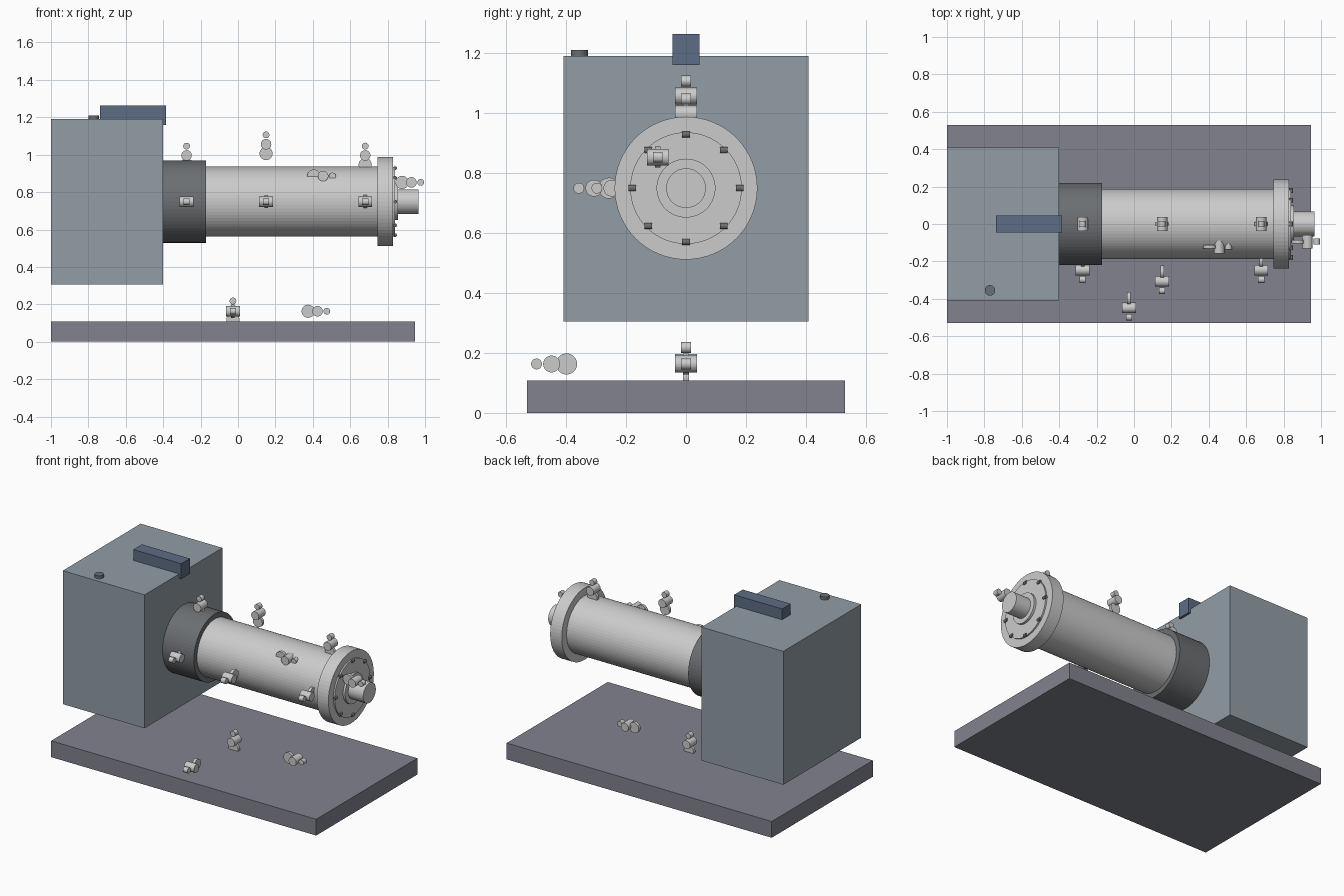
import bpy, math
from mathutils import Vector

if "Cube" in bpy.data.objects:
    bpy.data.objects.remove(bpy.data.objects["Cube"])


def material(name, rgb):
    m = bpy.data.materials.new(name)
    m.diffuse_color = (*rgb, 1)
    m.use_nodes = True
    m.node_tree.nodes["Principled BSDF"].inputs["Base Color"].default_value = m.diffuse_color
    return m


STEEL_BLUE = material("steel_blue", (0.29, 0.34, 0.38))
SLATE = material("slate", (0.22, 0.225, 0.27))
NAVY = material("navy", (0.11, 0.15, 0.23))
DARK = material("dark_grey", (0.15, 0.16, 0.17))


def finish(name, mat):
    o = bpy.context.object
    o.name = name
    if mat:
        o.data.materials.append(mat)
    return o


def box(name, lo, hi, mat=None):
    lo, hi = Vector(lo), Vector(hi)
    bpy.ops.mesh.primitive_cube_add(size=1, location=(lo + hi) / 2)
    o = finish(name, mat)
    o.scale = hi - lo
    return o


def cyl(name, centre, r, length, axis, mat=None, sides=32):
    rot = {"x": (0, math.pi / 2, 0), "y": (math.pi / 2, 0, 0), "z": (0, 0, 0)}[axis]
    bpy.ops.mesh.primitive_cylinder_add(vertices=sides, radius=r, depth=length,
                                        location=centre, rotation=rot)
    return finish(name, mat)


AXIS_Z = 0.749


def barrel(name, x0, x1, r, mat=None):
    return cyl(name, ((x0 + x1) / 2, 0, AXIS_Z), r, x1 - x0, "x", mat, 64)


# Base slab, housing, top handle and button
box("base_slab", (-1, -0.53, 0), (0.945, 0.53, 0.108), SLATE)
box("housing", (-1, -0.408, 0.305), (-0.4, 0.408, 1.19), STEEL_BLUE)
box("top_handle", (-0.737, -0.045, 1.16), (-0.385, 0.045, 1.262), NAVY)
cyl("button", (-0.77, -0.355, 1.195), 0.028, 0.03, "z", DARK)

# Barrel sections along x
barrel("collar", -0.41, -0.17, 0.22, DARK)
barrel("main_tube", -0.18, 0.75, 0.187)
barrel("flange", 0.745, 0.83, 0.238)
barrel("end_plate", 0.82, 0.84, 0.186)
barrel("boss_ring", 0.83, 0.855, 0.098)
barrel("boss", 0.84, 0.965, 0.066)

# Ring of end bolts
for i in range(8):
    a = i * math.pi / 4
    cyl(f"end_bolt_{i}", (0.84, 0.179 * math.cos(a), AXIS_Z + 0.179 * math.sin(a)),
        0.01, 0.025, "y", DARK, 16)


# Fitting: three stacked rollers, centred on the middle one
def fitting(name, centre, direction):
    d = Vector(direction)
    axis = "x" if d.y else "y"
    for part, off, r, length in (("disc", -0.05, 0.035, 0.019),
                                 ("roller", 0, 0.028, 0.073),
                                 ("pin", 0.05, 0.018, 0.033)):
        cyl(f"{name}_{part}", Vector(centre) + d * off, r, length, axis)


UP, FRONT, RIGHT = (0, 0, 1), (0, -1, 0), (1, 0, 0)

# Fittings on the top and front of the barrel
for i, (x, dist) in enumerate(((-0.275, 0.247), (0.15, 0.307), (0.68, 0.247))):
    fitting(f"top_fitting_{i}", (x, 0, AXIS_Z + dist), UP)
    fitting(f"front_fitting_{i}", (x, -dist, AXIS_Z), FRONT)

# Fittings on the tube side, end plate and base
fitting("side_fitting", (0.455, -0.121, 0.886), RIGHT)
fitting("end_fitting", (0.927, -0.094, 0.852), RIGHT)
fitting("base_fitting_up", (-0.027, 0, 0.168), UP)
fitting("base_fitting_front", (-0.027, -0.448, 0.163), FRONT)
fitting("base_fitting_right", (0.425, 0, 0.163), RIGHT)
